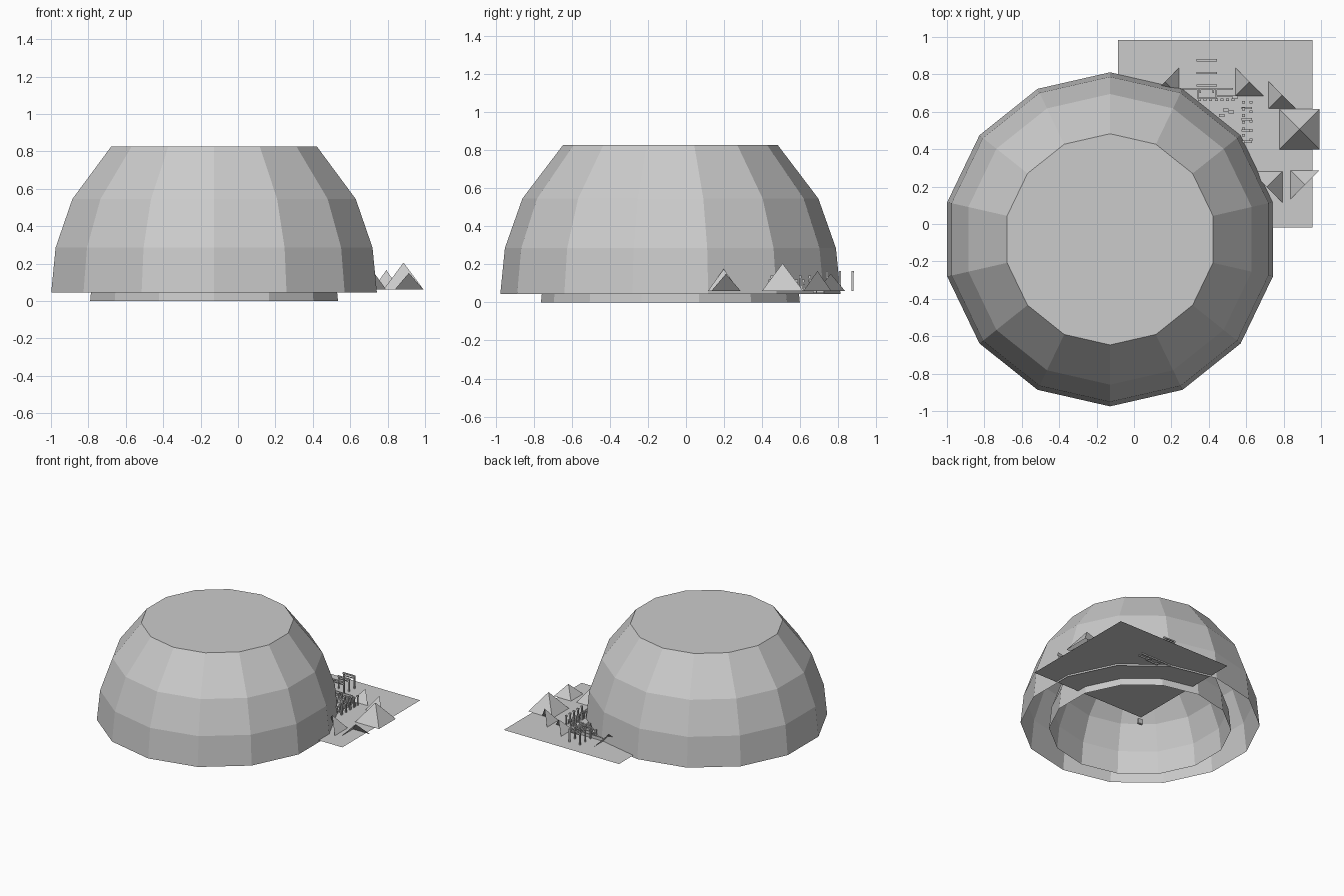
import bpy, bmesh, math

cube = bpy.data.objects.get("Cube")
if cube:
    bpy.data.objects.remove(cube, do_unlink=True)

GROUND = 0.06


def make_material(name, value):
    mat = bpy.data.materials.new(name)
    mat.use_nodes = True
    color = (value, value, value, 1)
    mat.diffuse_color = color
    mat.node_tree.nodes["Principled BSDF"].inputs["Base Color"].default_value = color
    return mat


grey = make_material("plain_grey", 0.6)


def finish(name, bm):
    mesh = bpy.data.meshes.new(name)
    bm.to_mesh(mesh)
    bm.free()
    mesh.materials.append(grey)
    obj = bpy.data.objects.new(name, mesh)
    bpy.context.collection.objects.link(obj)
    return obj


def add_box(bm, x0, x1, y0, y1, z0, z1):
    verts = bmesh.ops.create_cube(bm, size=1)["verts"]
    bmesh.ops.scale(bm, vec=(x1 - x0, y1 - y0, z1 - z0), verts=verts)
    bmesh.ops.translate(bm, vec=((x0 + x1) / 2, (y0 + y1) / 2, (z0 + z1) / 2), verts=verts)


# Faceted dome shells: open below, flat cap on top
SIDES = 14
PROFILE = [(0.893, 0), (0.869, 0.24), (0.777, 0.5), (0.5645, 0.78)]


def make_dome(name, scale, base):
    bm = bmesh.new()
    rings = []
    for radius, height in PROFILE:
        ring = []
        for i in range(SIDES):
            a = math.pi / 2 + math.tau * i / SIDES
            ring.append(bm.verts.new((-0.128 + radius * scale * math.cos(a),
                                      -0.082 + radius * scale * math.sin(a),
                                      base + height * scale)))
        rings.append(ring)
    for low, high in zip(rings, rings[1:]):
        for i in range(SIDES):
            j = (i + 1) % SIDES
            bm.faces.new((low[i], low[j], high[j], high[i]))
    bm.faces.new(rings[-1])
    finish(name, bm)


make_dome("outer_dome", 1, 0.045)
make_dome("inner_dome", 0.761, 0)

# Thin ground sheet
bm = bmesh.new()
bm.faces.new([bm.verts.new((x, y, GROUND)) for x, y in
              ((-0.085, -0.02), (0.955, -0.02), (0.955, 0.985), (-0.085, 0.985))])
finish("ground_sheet", bm)


# Pyramids; the small ones keep only two neighbouring sides
def make_pyramid(name, x, y, half, top, sides):
    bm = bmesh.new()
    base = [bm.verts.new((x + sx * half, y + sy * half, GROUND))
            for sx, sy in ((-1, -1), (1, -1), (1, 1), (-1, 1))]
    apex = bm.verts.new((x, y, top))
    for i, side in enumerate(("front", "right", "back", "left")):
        if side in sides:
            bm.faces.new((base[i], base[(i + 1) % 4], apex))
    finish(name, bm)


make_pyramid("large_pyramid", 0.885, 0.507, 0.108, 0.205, ("front", "right", "back", "left"))
make_pyramid("open_pyramid_front", 0.914, 0.21, 0.077, 0.15, ("back", "left"))
make_pyramid("open_pyramid_dome_side", 0.71, 0.198, 0.083, 0.175, ("back", "right"))
make_pyramid("open_pyramid_east", 0.793, 0.69, 0.073, 0.165, ("front", "left"))
make_pyramid("open_pyramid_middle", 0.618, 0.76, 0.075, 0.15, ("front", "left"))
make_pyramid("open_pyramid_west", 0.165, 0.76, 0.075, 0.15, ("front", "right"))


# Gateways: two posts, a top beam and a tie beam
def make_gate(name, x0, x1, y, top):
    bm = bmesh.new()
    for x in (x0 + 0.008, x1 - 0.008):
        add_box(bm, x - 0.005, x + 0.005, y - 0.005, y + 0.005, GROUND, top)
    add_box(bm, x0, x1, y - 0.006, y + 0.006, top - 0.01, top)
    add_box(bm, x0 + 0.008, x1 - 0.008, y - 0.003, y + 0.003, top - 0.027, top - 0.02)
    finish(name, bm)


for i, y in enumerate((0.74, 0.808, 0.875)):
    make_gate(f"gate_{i + 1}", 0.335, 0.445, y, 0.165)

# Low wall behind the yard, with a stepped edge
bm = bmesh.new()
add_box(bm, 0.245, 0.53, 0.718, 0.726, 0.05, 0.085)
for x, y0 in ((0.34, 0.67), (0.355, 0.7), (0.425, 0.7), (0.44, 0.67)):
    add_box(bm, x - 0.004, x + 0.004, y0, 0.722, 0.05, 0.085)
add_box(bm, 0.34, 0.44, 0.667, 0.675, 0.05, 0.08)
add_box(bm, 0.44, 0.53, 0.682, 0.688, 0.05, 0.08)
finish("yard_wall", bm)

# Rows of small standing posts around the yard
bm = bmesh.new()
posts = [(0.35 + 0.03 * i, 0.665, 0.1) for i in range(7)]
posts += [(0.585, 0.44 + 0.035 * i, 0.12) for i in range(7)]
posts += [(0.625, 0.45 + 0.05 * i, 0.14) for i in range(5)]
for x, y, top in posts:
    add_box(bm, x - 0.005, x + 0.005, y - 0.005, y + 0.005, GROUND, top)
    add_box(bm, x - 0.008, x + 0.008, y - 0.007, y + 0.007, top - 0.012, top)
finish("yard_posts", bm)

# Benches and rails on the yard's side
bm = bmesh.new()
for y in (0.44, 0.5, 0.56, 0.62):
    add_box(bm, 0.575, 0.63, y - 0.006, y + 0.006, 0.085, 0.093)
    for x in (0.58, 0.625):
        add_box(bm, x - 0.004, x + 0.004, y - 0.005, y + 0.005, GROUND, 0.088)
for x, y in ((0.47, 0.58), (0.49, 0.61), (0.52, 0.6), (0.54, 0.68)):
    add_box(bm, x - 0.015, x + 0.015, y - 0.008, y + 0.008, GROUND, 0.09)
finish("yard_benches", bm)

# Small marker in the middle of the dome
bm = bmesh.new()
add_box(bm, -0.145, -0.105, -0.09, -0.07, 0.045, 0.085)
finish("dome_marker", bm)
